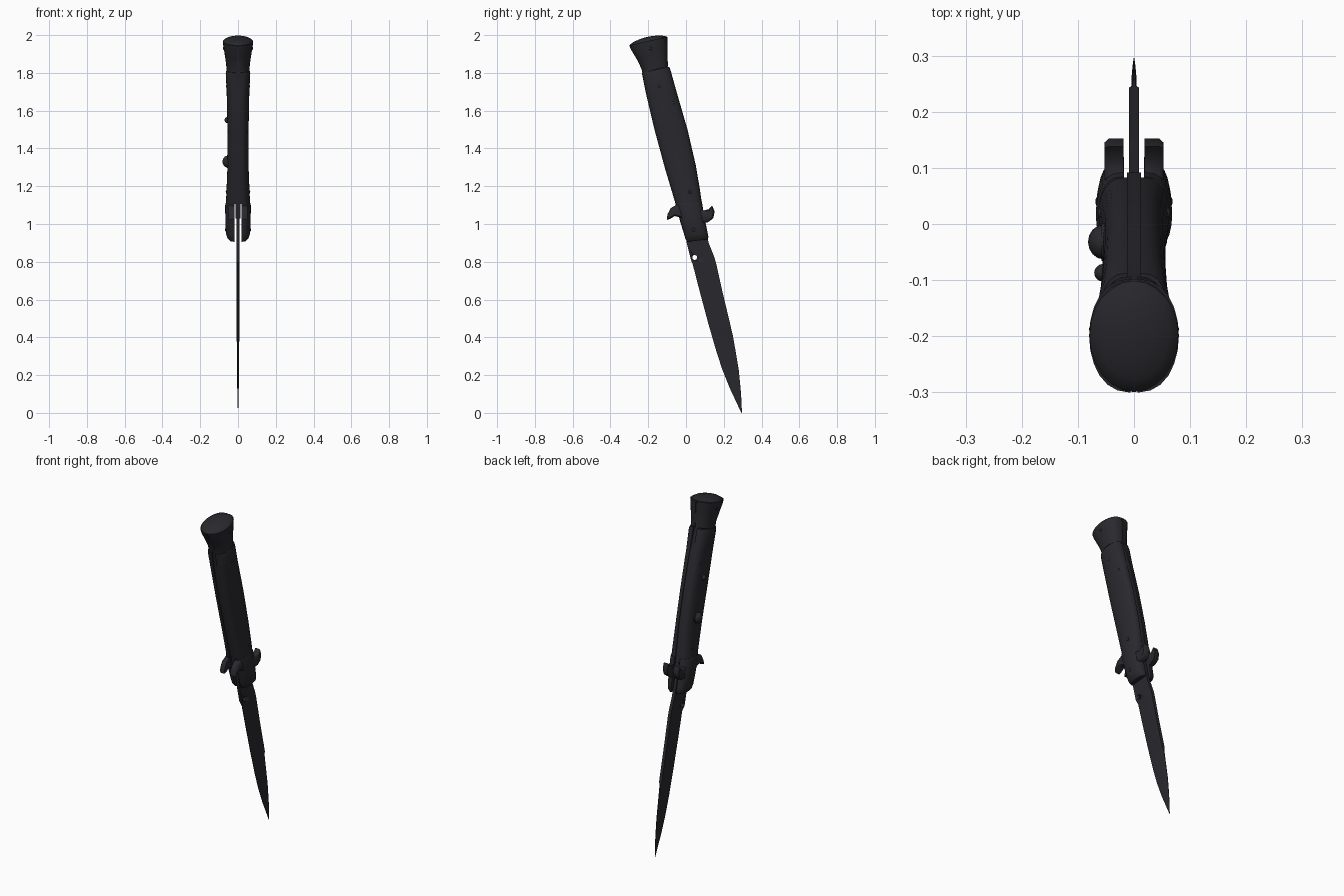
import bpy, bmesh, math
from mathutils import Vector

if "Cube" in bpy.data.objects:
    bpy.data.objects.remove(bpy.data.objects["Cube"])


def material(name, rgb):
    m = bpy.data.materials.new(name)
    m.diffuse_color = (*rgb, 1)
    m.use_nodes = True
    m.node_tree.nodes["Principled BSDF"].inputs["Base Color"].default_value = m.diffuse_color
    return m


DARK = material("dark_gunmetal", (0.022, 0.022, 0.027))


def finish(name, bm, angle=35, mirror=False):
    bmesh.ops.remove_doubles(bm, verts=bm.verts, dist=1e-5)
    bmesh.ops.recalc_face_normals(bm, faces=bm.faces)
    me = bpy.data.meshes.new(name)
    bm.to_mesh(me)
    bm.free()
    me.materials.append(DARK)
    ob = bpy.data.objects.new(name, me)
    bpy.context.collection.objects.link(ob)
    bpy.ops.object.select_all(action='DESELECT')
    ob.select_set(True)
    bpy.context.view_layer.objects.active = ob
    bpy.ops.object.shade_smooth_by_angle(angle=math.radians(angle))
    if mirror:
        ob.modifiers.new("mirror", 'MIRROR')
    return ob


def loft(name, rings, angle=35, mirror=False):
    bm = bmesh.new()
    vs = [[bm.verts.new(p) for p in r] for r in rings]
    n = len(vs[0])
    for a, b in zip(vs, vs[1:]):
        for i in range(n):
            j = (i + 1) % n
            bm.faces.new((a[i], a[j], b[j], b[i]))
    bm.faces.new(vs[0])
    bm.faces.new(vs[-1])
    return finish(name, bm, angle, mirror)


def half_ring(fy, fz, by, bz, w, x0=0.012, power=0.7, n=12):
    """Rounded half section between a front and a back edge point."""
    f, b = Vector((0, fy, fz)), Vector((0, by, bz))
    pts = []
    for i in range(n + 1):
        t = math.pi * i / n
        p = (f + b) / 2 - (b - f) / 2 * math.cos(t)
        p.x = x0 + (w - x0) * max(0, math.sin(t)) ** power
        if i in (0, n):
            p.x = x0 + 0.004
        pts.append(p)
    return [Vector((x0, fy, fz))] + pts + [Vector((x0, by, bz))]


# Flared pommel halves
pommel = [(-.300, 1.945, -.098, 1.990, .080), (-.292, 1.925, -.098, 1.965, .078),
          (-.262, 1.875, -.098, 1.915, .070), (-.238, 1.830, -.097, 1.865, .063),
          (-.231, 1.800, -.094, 1.835, .061)]
loft("pommel", [half_ring(*s, x0=0.006, power=.85) for s in pommel], mirror=True)

# Domed pommel cap
rings = []
mid, half = Vector((0, -.199, 1.9675)), Vector((0, .101, .0225))
for k, h in ((1, -.002), (.97, .003), (.75, .013), (.45, .020), (.12, .023)):
    rings.append([mid + half * k * math.cos(a) + Vector((.080 * k * math.sin(a), -h * .2, h))
                  for a in (2 * math.pi * i / 24 for i in range(24))])
loft("pommel_cap", rings)

# Grip scales
grip = [(-.234, 1.800, -.088, 1.832, .060), (-.231, 1.785, -.082, 1.815, .065),
        (-.214, 1.700, -.050, 1.700, .060), (-.167, 1.500, .008, 1.500, .056),
        (-.110, 1.290, .052, 1.310, .056), (-.074, 1.170, .074, 1.180, .061),
        (-.055, 1.105, .083, 1.115, .064)]
loft("grip_scale", [half_ring(*s) for s in grip], mirror=True)

# Bolsters beside the blade slot
bolster = [(-.057, 1.108, .084, 1.118, .064), (-.053, 1.095, .086, 1.105, .068),
           (-.030, 1.010, .102, 1.015, .067), (-.010, .945, .114, .955, .064),
           (-.003, .920, .119, .932, .056), (.008, .906, .115, .918, .042)]
loft("bolster", [half_ring(*s, x0=.018) for s in bolster], mirror=True)

# Centre liner filling the gap between the scales
liner = [(-.292, 1.940, -.102, 1.975), (-.228, 1.805, -.100, 1.835), (-.209, 1.700, -.054, 1.700),
         (-.162, 1.500, .003, 1.500), (-.105, 1.290, .047, 1.310), (-.050, 1.105, .079, 1.115),
         (-.030, 1.030, .092, 1.035)]
loft("liner", [[(-.0125, a, b), (.0125, a, b), (.0125, c, d), (-.0125, c, d)]
               for a, b, c, d in liner])

# Curled cross guard, one plate on each side
outline = [(-.100, 1.022), (-.099, 1.050), (-.080, 1.085), (-.045, 1.103), (.015, 1.098),
           (.060, 1.082), (.095, 1.072), (.120, 1.078), (.138, 1.098), (.152, 1.066),
           (.144, 1.030), (.115, 1.008), (.080, 1.005), (.035, 1.000), (-.010, 1.005),
           (-.032, 1.035), (-.060, 1.042), (-.082, 1.028)]
bm = bmesh.new()
layers = []
c = Vector((0, .022, 1.048))
for x, k in ((.019, .0), (.045, .0), (.053, .007)):
    ring = []
    for i, (y, z) in enumerate(outline):
        a, b = outline[i - 1], outline[(i + 1) % len(outline)]
        t = Vector((0, b[0] - a[0], b[1] - a[1])).normalized()
        ring.append(bm.verts.new(Vector((x, y, z)) + Vector((0, t.z, -t.y)) * k))
    layers.append(ring)
for a, b in zip(layers, layers[1:]):
    for i in range(len(a)):
        j = (i + 1) % len(a)
        bm.faces.new((a[i], a[j], b[j], b[i]))
bm.faces.new(layers[0])
bm.faces.new(layers[-1])
finish("cross_guard", bm, 50, True)

# Blade: edge point, spine point, half thickness at edge, middle and spine
blade = [(-.020, 1.040, .085, 1.040, .009, .009, .009), (.004, .900, .120, .900, .009, .009, .009),
         (.026, .810, .150, .825, .009, .009, .009), (.036, .785, .160, .790, .001, .009, .009),
         (.072, .645, .192, .645, .001, .009, .009), (.119, .470, .234, .470, .001, .009, .009),
         (.132, .425, .243, .430, .001, .008, .009), (.137, .408, .247, .415, .001, .007, .003),
         (.161, .325, .263, .325, .001, .006, .0015), (.192, .230, .279, .230, .001, .005, .001),
         (.232, .130, .289, .130, .001, .004, .001), (.265, .060, .294, .060, .0008, .0025, .0008),
         (.293, .000, .296, .000, .0004, .0005, .0004)]
rings = []
for ey, ez, sy, sz, te, tm, ts in blade:
    my, mz = ey + (sy - ey) * .6, ez + (sz - ez) * .6
    rings.append([(-te, ey, ez), (te, ey, ez), (tm, my, mz), (ts, sy, sz),
                  (-ts, sy, sz), (-tm, my, mz)])
blade_ob = loft("blade", rings, 12)


def disc(name, x, y, z, r, depth, seg=12):
    bm = bmesh.new()
    bmesh.ops.create_cone(bm, cap_ends=True, segments=seg, radius1=r, radius2=r, depth=depth)
    for v in bm.verts:
        v.co = Vector((x + v.co.z, y + v.co.x, z + v.co.y))
    return finish(name, bm)


# Round hole through the blade
cutter = disc("hole_cutter", 0, .046, .823, .013, .1, 20)
cutter.hide_render = True
cutter.hide_set(True)
cut = blade_ob.modifiers.new("hole", 'BOOLEAN')
cut.object, cut.operation, cut.solver = cutter, 'DIFFERENCE', 'EXACT'


def dome(name, x, y, z, rx, ry, rz, mirror=False):
    bm = bmesh.new()
    bmesh.ops.create_uvsphere(bm, u_segments=16, v_segments=10, radius=1)
    for v in bm.verts:
        v.co = Vector((x + v.co.x * rx, y + v.co.y * ry, z + v.co.z * rz))
    return finish(name, bm, 40, mirror)


# Release button and safety slider on the left side
dome("release_button", -.054, -.032, 1.330, .028, .031, .032)
disc("button_collar", -.053, -.032, 1.330, .034, .010, 20)
dome("safety_slider", -.054, -.087, 1.550, .017, .016, .017)

# Rivets on both sides
for y, z, x in ((-.188, 1.930, .075), (-.140, 1.730, .059), (-.070, 1.640, .050),
                (-.030, 1.160, .054), (.020, 1.170, .060), (.040, .970, .064)):
    dome("rivet", x, y, z, .005, .009, .009, True)
